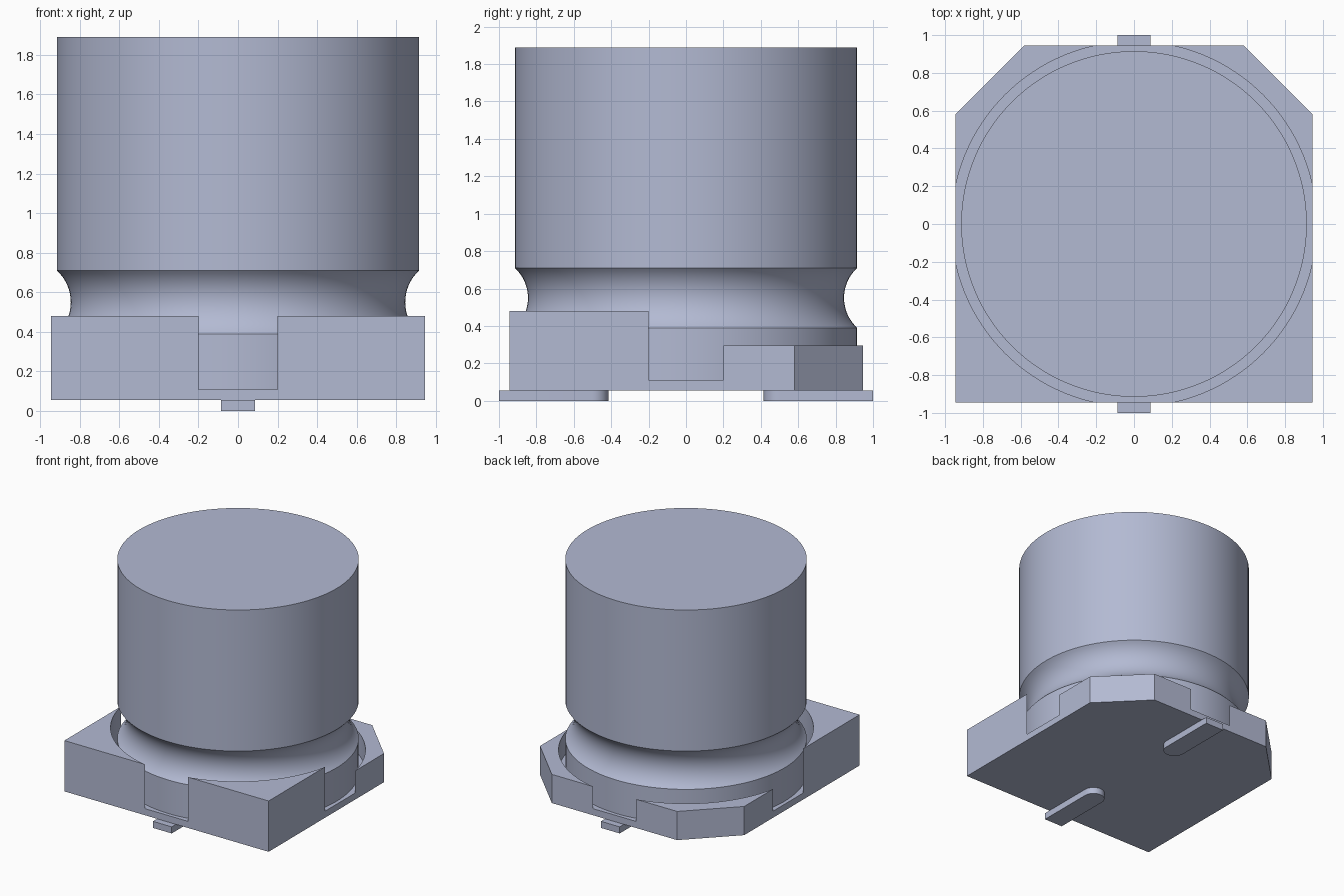
import bpy
import bmesh
import math

if "Cube" in bpy.data.objects:
    bpy.data.objects.remove(bpy.data.objects["Cube"], do_unlink=True)

# One blue-grey material for every part
grey = bpy.data.materials.new("blue_grey")
grey.use_nodes = True
colour = (0.45, 0.49, 0.65, 1.0)
grey.diffuse_color = colour
grey.node_tree.nodes["Principled BSDF"].inputs["Base Color"].default_value = colour


def add_object(name, bm):
    bmesh.ops.recalc_face_normals(bm, faces=bm.faces)
    mesh = bpy.data.meshes.new(name)
    bm.to_mesh(mesh)
    bm.free()
    mesh.materials.append(grey)
    obj = bpy.data.objects.new(name, mesh)
    bpy.context.collection.objects.link(obj)
    return obj


def prism(name, outline, z0, z1):
    """Extrude a flat outline from z0 up to z1."""
    bm = bmesh.new()
    face = bm.faces.new([bm.verts.new((x, y, z0)) for x, y in outline])
    top = bmesh.ops.extrude_face_region(bm, geom=[face])["geom"]
    verts = [v for v in top if isinstance(v, bmesh.types.BMVert)]
    bmesh.ops.translate(bm, verts=verts, vec=(0, 0, z1 - z0))
    return add_object(name, bm)


def lathe(name, profile, sides):
    """Spin (radius, z) points round the z axis and cap both ends."""
    bm = bmesh.new()
    rings = []
    for r, z in profile:
        rings.append([bm.verts.new((r * math.cos(a), r * math.sin(a), z))
                      for a in (math.tau * i / sides for i in range(sides))])
    for low, high in zip(rings, rings[1:]):
        for i in range(sides):
            j = (i + 1) % sides
            bm.faces.new((low[i], low[j], high[j], high[i]))
    bm.faces.new(rings[0][::-1])
    bm.faces.new(rings[-1])
    return add_object(name, bm)


def smooth(obj):
    bpy.ops.object.select_all(action="DESELECT")
    obj.select_set(True)
    bpy.context.view_layer.objects.active = obj
    bpy.ops.object.shade_smooth_by_angle(angle=math.radians(25))


def cut(obj, cutter):
    cutter.hide_render = True
    mod = obj.modifiers.new("cut", "BOOLEAN")
    mod.operation = "DIFFERENCE"
    mod.solver = "EXACT"
    mod.object = cutter
    bpy.context.view_layer.objects.active = obj
    bpy.ops.object.modifier_apply(modifier=mod.name)
    bpy.data.objects.remove(cutter, do_unlink=True)


# Base: square with two chamfered back corners
H, C = 0.945, 0.58
FLOOR = 0.11
base = prism("base", [(-H, -H), (H, -H), (H, C), (C, H), (-C, H), (-H, C)], 0.055, 0.48)
# Lower the back half
cut(base, prism("back_cutter", [(-1.2, 0), (1.2, 0), (1.2, 1.2), (-1.2, 1.2)], 0.295, 0.8))
# Round pocket, wide enough to break through the middle of each side
cut(base, lathe("pocket_cutter", [(0.966, FLOOR), (0.966, 0.8)], 128))
smooth(base)

# Can: cylinder with a rolled-in groove near the bottom
R, GROOVE_Z, HALF, DEPTH = 0.915, 0.55, 0.16, 0.07
arc_r = (HALF ** 2 + DEPTH ** 2) / (2 * DEPTH)
span = math.asin(HALF / arc_r)
profile = [(R, FLOOR)]
for i in range(17):
    a = span * (i / 8 - 1)
    profile.append((R - DEPTH + arc_r * (1 - math.cos(a)), GROOVE_Z + arc_r * math.sin(a)))
profile.append((R, 1.89))
smooth(lathe("can", profile, 128))

# Leads: flat strips with a rounded inner end
W, INNER = 0.087, 0.415
for name, side in (("front_lead", -1), ("back_lead", 1)):
    outline = [(-W, side), (W, side)]
    for i in range(17):
        a = math.pi * i / 16
        outline.append((W * math.cos(a), side * (INNER + W - W * math.sin(a))))
    smooth(prism(name, outline, 0.0, 0.055))
